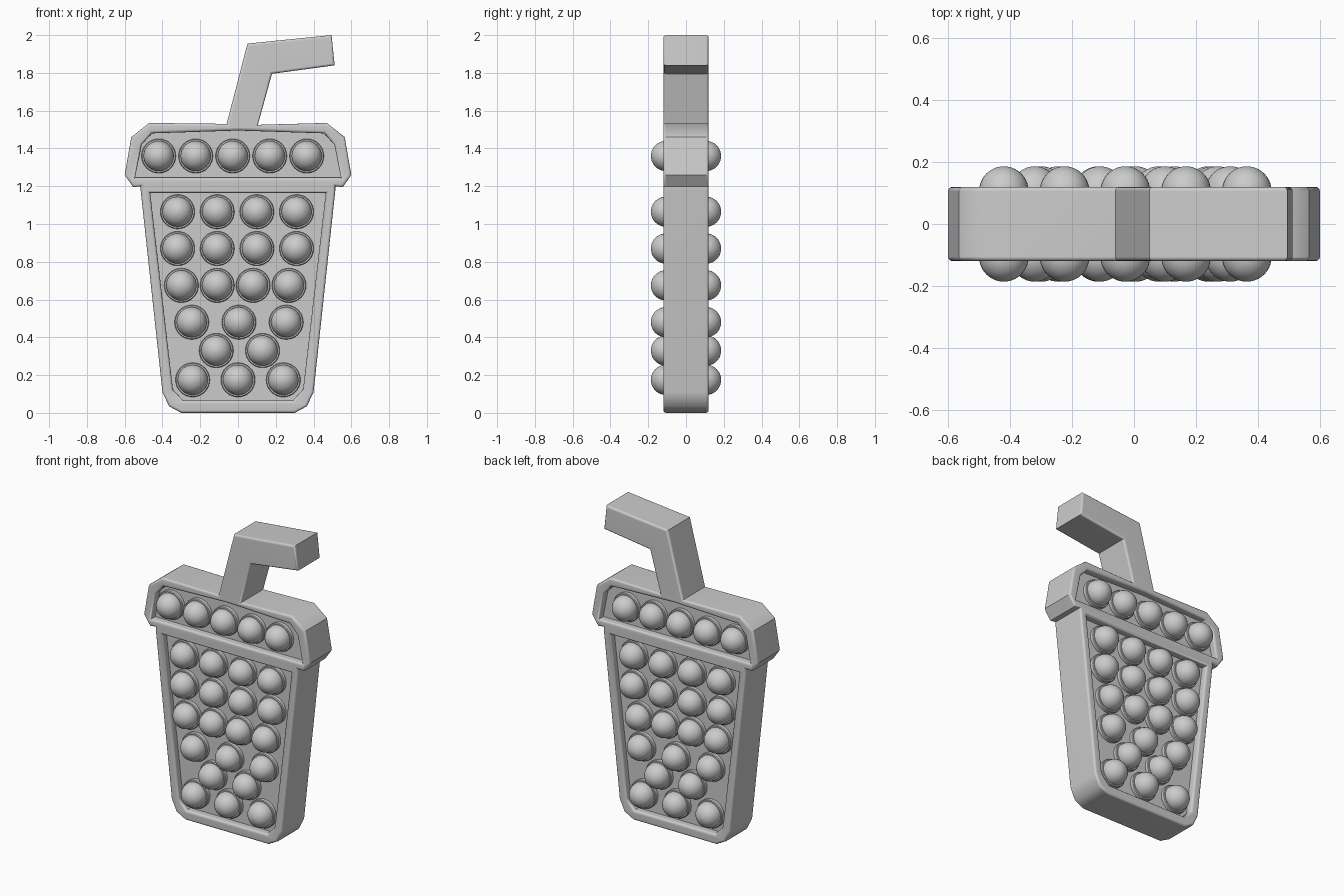
import bpy, bmesh, math
from mathutils import Matrix

cube = bpy.data.objects.get("Cube")
if cube:
    bpy.data.objects.remove(cube, do_unlink=True)

HALF = 0.12        # half thickness of the frame
PANEL = 0.075      # half thickness of the recessed panels

grey = bpy.data.materials.new("silicone_grey")
grey.use_nodes = True
grey.diffuse_color = (0.6, 0.6, 0.6, 1)
bsdf = grey.node_tree.nodes["Principled BSDF"]
bsdf.inputs["Base Color"].default_value = (0.6, 0.6, 0.6, 1)


def mirrored(points):
    """Close a left-hand outline with its mirror image on the right."""
    return points + [(-x, z) for x, z in reversed(points) if x != 0]


def slab(name, outlines, half, bevel=0):
    """Extrude filled outlines (later ones are holes) along y, rounding the rims."""
    curve = bpy.data.curves.new(name, 'CURVE')
    curve.dimensions = '2D'
    curve.fill_mode = 'BOTH'
    curve.extrude = half
    for outline in outlines:
        spline = curve.splines.new('POLY')
        spline.points.add(len(outline) - 1)
        for point, (x, z) in zip(spline.points, outline):
            point.co = (x, z, 0, 1)
        spline.use_cyclic_u = True
    source = bpy.data.objects.new(name + "_outline", curve)
    bpy.context.collection.objects.link(source)
    bpy.context.view_layer.update()
    evaluated = source.evaluated_get(bpy.context.evaluated_depsgraph_get())
    mesh = bpy.data.meshes.new_from_object(evaluated)
    bpy.data.objects.remove(source, do_unlink=True)
    mesh.name = name

    bm = bmesh.new()
    bm.from_mesh(mesh)
    bmesh.ops.transform(bm, matrix=Matrix.Rotation(math.pi / 2, 4, 'X'), verts=bm.verts)
    bmesh.ops.remove_doubles(bm, verts=bm.verts, dist=0.0005)
    bmesh.ops.recalc_face_normals(bm, faces=bm.faces)
    bm.normal_update()
    if bevel:
        rims = [e for e in bm.edges if len(e.link_faces) == 2
                and abs(e.verts[0].co.y - e.verts[1].co.y) < 0.001
                and e.calc_face_angle() > 1]
        bmesh.ops.bevel(bm, geom=rims, offset=bevel, segments=3, profile=0.5,
                        affect='EDGES', clamp_overlap=False)
    bm.to_mesh(mesh)
    bm.free()
    return finish(name, mesh)


def finish(name, mesh):
    mesh.materials.clear()
    mesh.materials.append(grey)
    obj = bpy.data.objects.new(name, mesh)
    bpy.context.collection.objects.link(obj)
    bpy.ops.object.select_all(action='DESELECT')
    obj.select_set(True)
    bpy.context.view_layer.objects.active = obj
    bpy.ops.object.shade_smooth_by_angle(angle=math.radians(40))
    weighted = obj.modifiers.new("Weighted Normal", 'WEIGHTED_NORMAL')
    weighted.keep_sharp = True
    return obj


# Silhouette: left side of cup and lid, then the bent straw, then the right side
cup_side = [(-0.30, 0), (-0.365, 0.035), (-0.40, 0.11), (-0.515, 1.175), (-0.515, 1.2),
            (-0.555, 1.195), (-0.60, 1.26), (-0.565, 1.46), (-0.47, 1.535)]
straw = [(-0.06, 1.53), (0.05, 1.955), (0.495, 2.0), (0.512, 1.84), (0.18, 1.795), (0.105, 1.525)]
silhouette = cup_side + straw + [(-x, z) for x, z in reversed(cup_side)]

# Windows in the frame
cup_window = mirrored([(-0.29, 0.065), (-0.345, 0.125), (-0.465, 1.165)])
lid_window = mirrored([(-0.545, 1.245), (-0.51, 1.42), (-0.455, 1.48), (0, 1.495)])

slab("cup_lid_straw_frame", [silhouette, cup_window, lid_window], HALF, 0.014)
slab("cup_panel", [cup_window], PANEL)
slab("lid_panel", [lid_window], PANEL)

# Bubble: a dome on a low collar, turned around the y axis
R, CENTRE = 0.08, 0.106
profile = [(0.091, PANEL - 0.01), (0.091, 0.096), (0.087, 0.1), (R, 0.1)]
profile += [(R * math.cos(a), CENTRE + R * math.sin(a))
            for a in (math.pi / 2 * i / 10 for i in range(11))]
bm = bmesh.new()
ring = [bm.verts.new((r, -y, 0)) for r, y in profile]
edges = [bm.edges.new(pair) for pair in zip(ring, ring[1:])]
bmesh.ops.spin(bm, geom=ring + edges, cent=(0, 0, 0), axis=(0, 1, 0),
               angle=math.tau, steps=32, use_duplicate=False)
bmesh.ops.remove_doubles(bm, verts=bm.verts, dist=0.0005)
bmesh.ops.recalc_face_normals(bm, faces=bm.faces)
# The dome must face outwards
bm.normal_update()
tip = min(bm.faces, key=lambda f: f.calc_center_median().y)
if tip.normal.y > 0:
    bmesh.ops.reverse_faces(bm, faces=bm.faces)
bubble_mesh = bpy.data.meshes.new("bubble")
bm.to_mesh(bubble_mesh)
bm.free()

# Bubble rows: height, first x, spacing, count
rows = [(1.36, -0.42, 0.196, 5), (1.065, -0.32, 0.21, 4), (0.87, -0.32, 0.21, 4),
        (0.675, -0.30, 0.19, 4), (0.48, -0.245, 0.25, 3), (0.33, -0.115, 0.245, 2),
        (0.175, -0.24, 0.24, 3)]
first = finish("bubble_template", bubble_mesh)
for z, start, step, count in rows:
    for i in range(count):
        for side, turn in (("front", 0), ("back", math.pi)):
            bubble = first.copy()
            bubble.name = f"{side}_bubble"
            bubble.location = (start + i * step, 0, z)
            bubble.rotation_euler.z = turn
            bpy.context.collection.objects.link(bubble)
bpy.data.objects.remove(first, do_unlink=True)
